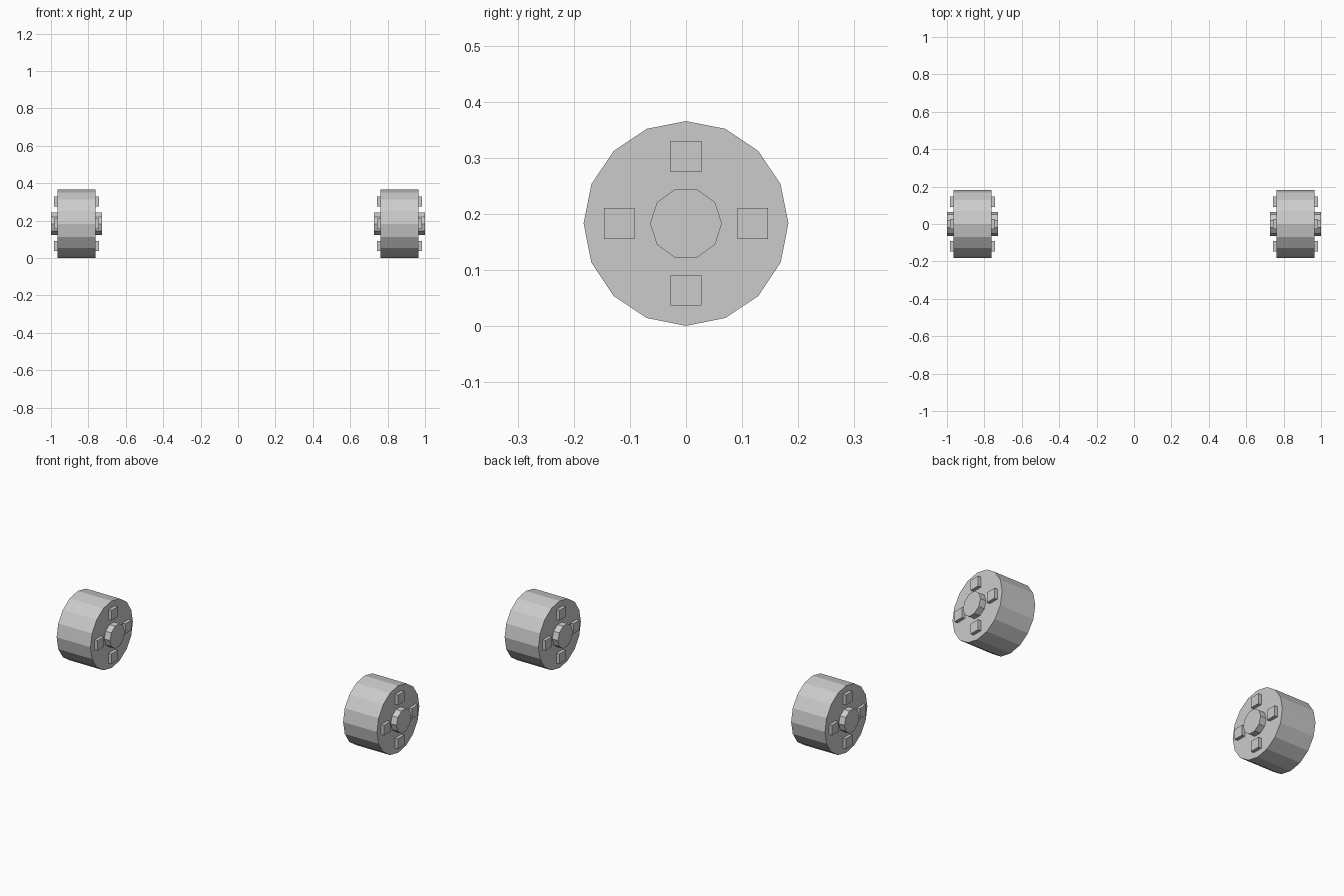
import bpy, bmesh, math

if "Cube" in bpy.data.objects:
    bpy.data.objects.remove(bpy.data.objects["Cube"])

CENTRE_X, AXLE_Z = 0.8635, 0.183

grey = bpy.data.materials.new("grey")
grey.diffuse_color = (0.6, 0.6, 0.6, 1)
grey.use_nodes = True
grey.node_tree.nodes["Principled BSDF"].inputs["Base Color"].default_value = grey.diffuse_color


def prism(bm, radius, sides, half_width):
    """Flat-faced cylinder along x, with a corner on the y axis."""
    rings = [[bm.verts.new((x, radius * math.cos(math.tau * i / sides),
                            radius * math.sin(math.tau * i / sides)))
              for i in range(sides)] for x in (-half_width, half_width)]
    for i in range(sides):
        j = (i + 1) % sides
        bm.faces.new((rings[0][i], rings[0][j], rings[1][j], rings[1][i]))
    bm.faces.new(rings[0])
    bm.faces.new(rings[1])


def box(bm, centre, size):
    verts = bmesh.ops.create_cube(bm, size=1)["verts"]
    bmesh.ops.scale(bm, vec=size, verts=verts)
    bmesh.ops.translate(bm, vec=centre, verts=verts)


def finish(bm, name, x):
    bmesh.ops.recalc_face_normals(bm, faces=bm.faces)
    mesh = bpy.data.meshes.new(name)
    bm.to_mesh(mesh)
    bm.free()
    mesh.materials.append(grey)
    obj = bpy.data.objects.new(name, mesh)
    obj.location = (x, 0, AXLE_Z)
    bpy.context.collection.objects.link(obj)


for side, x in (("left", -CENTRE_X), ("right", CENTRE_X)):
    # Tyre drum
    bm = bmesh.new()
    prism(bm, 0.1825, 16, 0.102)
    finish(bm, side + "_wheel", x)

    # Hub passing through the wheel
    bm = bmesh.new()
    prism(bm, 0.064, 10, 0.1365)
    finish(bm, side + "_hub", x)

    # Four square lugs on each wheel face
    bm = bmesh.new()
    for face in (-1, 1):
        for k in range(4):
            a = k * math.pi / 2
            box(bm, (face * 0.11, 0.119 * math.cos(a), 0.119 * math.sin(a)),
                (0.02, 0.055, 0.055))
    finish(bm, side + "_lugs", x)
